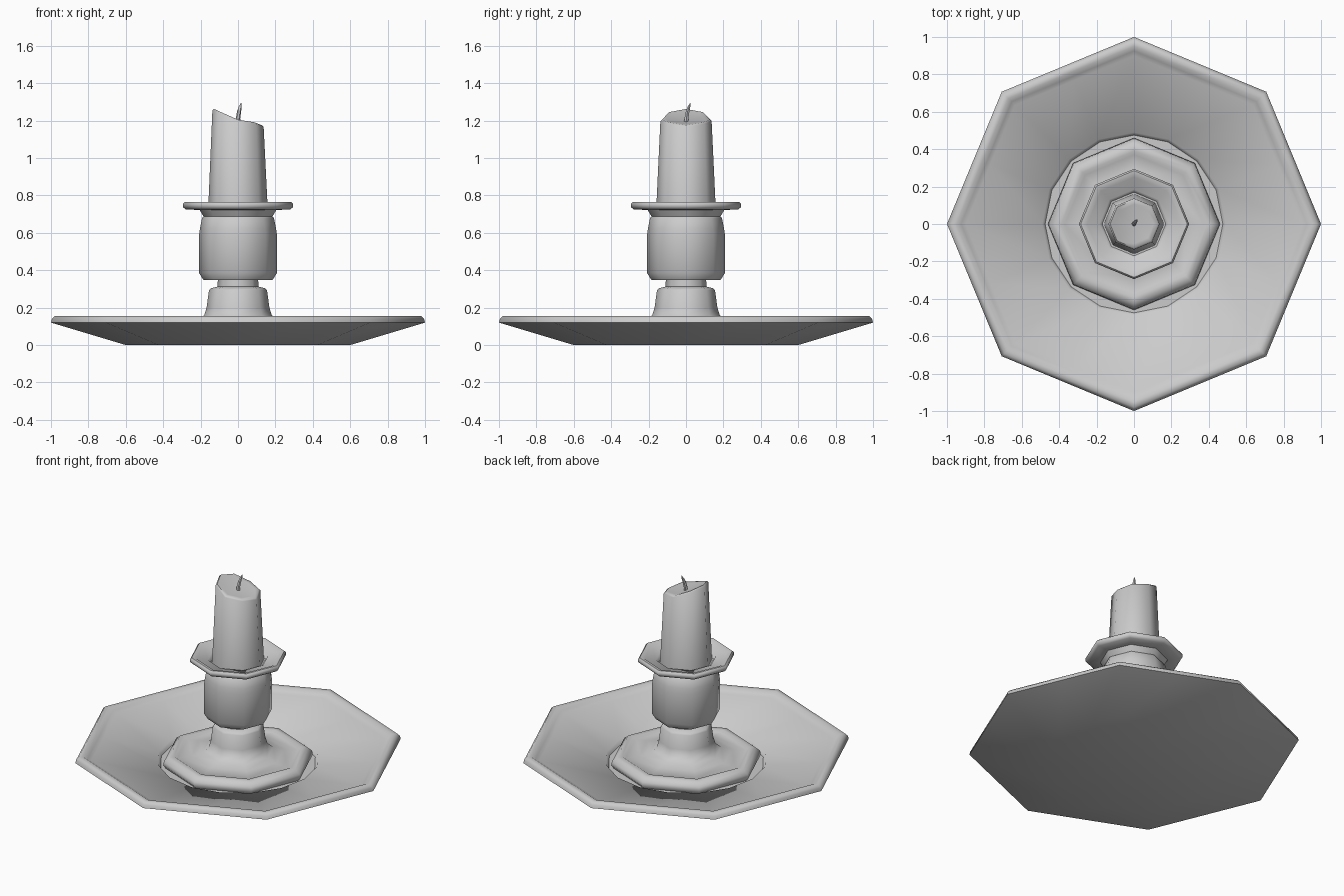
import bpy, bmesh
from math import sin, cos, pi, radians

if "Cube" in bpy.data.objects:
    bpy.data.objects.remove(bpy.data.objects["Cube"])


def finish(bm, name, angle=50):
    bmesh.ops.recalc_face_normals(bm, faces=bm.faces)
    me = bpy.data.meshes.new(name)
    bm.to_mesh(me)
    bm.free()
    ob = bpy.data.objects.new(name, me)
    bpy.context.collection.objects.link(ob)
    bpy.ops.object.select_all(action='DESELECT')
    ob.select_set(True)
    bpy.context.view_layer.objects.active = ob
    bpy.ops.object.shade_smooth_by_angle(angle=radians(angle))
    return ob


def skin(bm, rings):
    # bridge consecutive rings; a one-vertex ring makes a fan
    for a, b in zip(rings, rings[1:]):
        n = max(len(a), len(b))
        for i in range(n):
            j = (i + 1) % n
            quad = [a[i % len(a)], a[j % len(a)], b[j % len(b)], b[i % len(b)]]
            bm.faces.new(list(dict.fromkeys(quad)))


def lathe(name, profile, seg=8, octagon=lambda r: False):
    bm = bmesh.new()
    rings = []
    for r, z in profile:
        if r == 0:
            rings.append([bm.verts.new((0, 0, z))])
            continue
        ring = []
        for i in range(seg):
            a = 2 * pi * i / seg
            k = r * cos(pi / 8) if octagon(r) and i % 2 else r
            ring.append(bm.verts.new((k * cos(a), k * sin(a), z)))
        rings.append(ring)
    skin(bm, rings)
    return finish(bm, name)


# Octagonal saucer with a rounder 16-sided recess in the middle
lathe("saucer", [(0, 0), (0.6, 0), (1.0, 0.12), (0.995, 0.14), (0.98, 0.155),
                 (0.95, 0.155), (0.925, 0.14), (0.90, 0.128), (0.49, 0.065),
                 (0.475, 0.04), (0, 0.04)],
      seg=16, octagon=lambda r: r > 0.5)

# Stepped foot and flared stem
lathe("foot", [(0, 0.035), (0.44, 0.035), (0.46, 0.06), (0.455, 0.085),
               (0.425, 0.11), (0.39, 0.112), (0.37, 0.10), (0.28, 0.112),
               (0.215, 0.13), (0.18, 0.16), (0.168, 0.20), (0.155, 0.293),
               (0.145, 0.303), (0.11, 0.312), (0.107, 0.36), (0, 0.36)])

# Candle cup
lathe("cup", [(0, 0.348), (0.185, 0.348), (0.208, 0.385), (0.208, 0.59),
              (0.203, 0.625), (0.192, 0.68), (0.18, 0.69), (0, 0.69)])

# Drip pan with raised rim
lathe("drip_pan", [(0, 0.68), (0.18, 0.68), (0.205, 0.722), (0.28, 0.725),
                   (0.295, 0.738), (0.295, 0.755), (0.285, 0.765),
                   (0.265, 0.763), (0.25, 0.752), (0.185, 0.742),
                   (0.17, 0.72), (0, 0.72)])

# Candle with slanted, melted top
TOP = [1.175, 1.19, 1.205, 1.245, 1.262, 1.245, 1.205, 1.19]
bm = bmesh.new()


def candle_ring(r, z_of):
    return [bm.verts.new((r * cos(i * pi / 4), r * sin(i * pi / 4), z_of(i)))
            for i in range(8)]


rings = [[bm.verts.new((0, 0, 0.71))],
         candle_ring(0.16, lambda i: 0.71),
         candle_ring(0.137, lambda i: TOP[i] - 0.008),
         candle_ring(0.128, lambda i: TOP[i]),
         candle_ring(0.105, lambda i: TOP[i] * 0.8 + 1.2 * 0.2),
         [bm.verts.new((0, 0, 1.195))]]
skin(bm, rings)
finish(bm, "candle")

# Bent, tapering wick
bm = bmesh.new()
rings = []
for x, y, z, r in [(0, 0, 1.18, 0.013), (0, 0.002, 1.21, 0.012),
                   (0.006, 0.009, 1.25, 0.011), (0.012, 0.016, 1.275, 0.008)]:
    rings.append([bm.verts.new((x + r * cos(i * pi / 3), y + r * sin(i * pi / 3), z))
                  for i in range(6)])
rings.insert(0, [bm.verts.new((0, 0, 1.18))])
rings.append([bm.verts.new((0.017, 0.024, 1.297))])
skin(bm, rings)
finish(bm, "wick")
